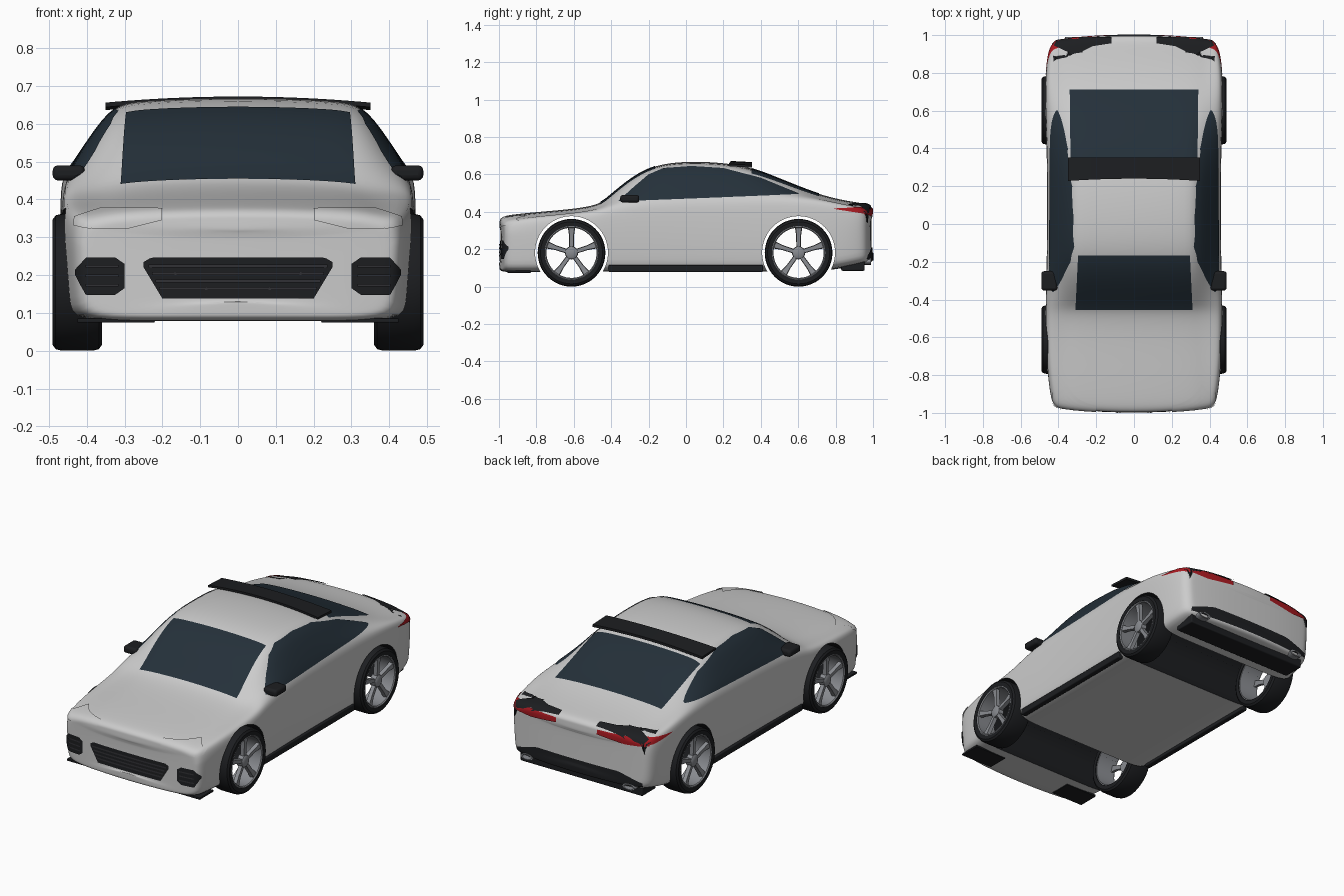
import bpy, bmesh, math
from mathutils import Vector, Matrix
from mathutils.bvhtree import BVHTree

if "Cube" in bpy.data.objects:
    bpy.data.objects.remove(bpy.data.objects["Cube"])


def material(name, *rgb):
    m = bpy.data.materials.new(name)
    m.diffuse_color = (*rgb, 1)
    m.use_nodes = True
    m.node_tree.nodes["Principled BSDF"].inputs["Base Color"].default_value = m.diffuse_color
    return m


PAINT = material("paint", .62, .62, .64)
BLACK = material("black_trim", .012, .013, .015)
SLAT = material("slat_grey", .03, .03, .035)
GLASS = material("tinted_glass", .018, .03, .042)
RED = material("red_lens", .4, .01, .015)
WHITE = material("clear_lens", .85, .87, .88)
ALLOY = material("alloy", .25, .26, .28)


def make(name, verts, faces, mat, mirror=False):
    me = bpy.data.meshes.new(name)
    me.from_pydata([tuple(v) for v in verts], [], faces)
    bm = bmesh.new()
    bm.from_mesh(me)
    bmesh.ops.recalc_face_normals(bm, faces=bm.faces)
    bm.to_mesh(me)
    bm.free()
    me.materials.append(mat)
    ob = bpy.data.objects.new(name, me)
    bpy.context.collection.objects.link(ob)
    if mirror:
        ob.modifiers.new("mirror", 'MIRROR').use_mirror_merge = False
    return ob


def smooth(ob, angle=35):
    bpy.ops.object.select_all(action='DESELECT')
    ob.select_set(True)
    bpy.context.view_layer.objects.active = ob
    bpy.ops.object.shade_smooth_by_angle(angle=math.radians(angle))


def apply_all(ob):
    bpy.context.view_layer.objects.active = ob
    for m in list(ob.modifiers):
        bpy.ops.object.modifier_apply(modifier=m.name)


def box(name, x, y, z, mat, mirror=False, bevel=.006):
    v = [(a, b, c) for a in x for b in y for c in z]
    f = [(0, 1, 3, 2), (4, 6, 7, 5), (0, 4, 5, 1), (2, 3, 7, 6), (0, 2, 6, 4), (1, 5, 7, 3)]
    ob = make(name, v, f, mat, mirror)
    if bevel:
        b = ob.modifiers.new("bevel", 'BEVEL')
        b.width, b.segments = bevel, 3
    smooth(ob)
    return ob


def lathe(name, profile, mat, centre=(0, 0, 0), n=48):
    """Closed (x, radius) profile turned about the x axis."""
    k = len(profile)
    v = [Vector((x, r * math.cos(2 * math.pi * i / n), r * math.sin(2 * math.pi * i / n))) + Vector(centre)
         for i in range(n) for x, r in profile]
    f = [(i * k + j, i * k + (j + 1) % k, (i + 1) % n * k + (j + 1) % k, (i + 1) % n * k + j)
         for i in range(n) for j in range(k)]
    return make(name, v, f, mat)


# Body shell: y, half width, belt height, roof half width, top height, bottom height
STATIONS = [
    (-1.00, .410, .325, .35, .362, .090), (-.985, .428, .343, .36, .378, .08),
    (-.94, .442, .355, .36, .388, .078), (-.80, .458, .375, .36, .402, .078),
    (-.60, .468, .392, .35, .418, .08), (-.47, .468, .412, .34, .440, .08),
    (-.42, .467, .430, .335, .478, .08), (-.30, .465, .452, .335, .582, .08),
    (-.17, .462, .462, .33, .655, .08), (0, .460, .468, .33, .674, .08),
    (.20, .460, .472, .33, .667, .08), (.35, .462, .477, .335, .640, .08),
    (.50, .466, .480, .34, .580, .08), (.70, .472, .470, .355, .498, .08),
    (.85, .466, .442, .37, .463, .10), (.95, .452, .425, .37, .449, .12),
    (.985, .435, .412, .36, .441, .125), (1.0, .410, .395, .34, .425, .135)]


def ring(s, kx=1, kz=1):
    y, w, zs, wr, zr, zb = s
    half = [(0, zb), (.5 * w, zb), (.955 * w, zb), (.98 * w, zb + .05), (w, zb + .19), (w, zs - .05),
            (w - .008, zs), ((w + wr) / 2, (zs + zr - .024) / 2), (wr, zr - .022), (wr * .8, zr - .009), (0, zr)]
    zc = (zb + zr) / 2
    half = [(x * kx, zc + (z - zc) * kz) for x, z in half]
    loop = half + [(-x, z) for x, z in half[-2:0:-1]]
    bend = max(0, (abs(y) - .75) / .25) * .035 * math.copysign(1, y)
    return [(x, y - bend * (x / .44) ** 2, z) for x, z in loop]


A, B = STATIONS[0], STATIONS[-1]
rings = [ring(A, .5, .7), ring(A, .93, .92)] + [ring(s) for s in STATIONS] + [ring(B, .93, .92), ring(B, .5, .7)]
N = 20
faces = [(i * N + j, i * N + (j + 1) % N, (i + 1) * N + (j + 1) % N, (i + 1) * N + j)
         for i in range(len(rings) - 1) for j in range(N)]
for base in (0, (len(rings) - 1) * N):
    for j in range(10):
        ids = [base + q for q in (j, j + 1, (N - j - 1) % N, (N - j) % N)]
        faces.append(tuple(dict.fromkeys(ids)))
body = make("body_shell", [v for r in rings for v in r], faces, PAINT)
body.modifiers.new("subdivide", 'SUBSURF').levels = 2
apply_all(body)
bvh = BVHTree.FromPolygons([v.co.copy() for v in body.data.vertices], [tuple(p.vertices) for p in body.data.polygons])

# Wheel tunnels cut right across the body
WHEELS = (-.612, .602)
for yc in WHEELS:
    cutter = lathe("arch_cutter", [(-.7, .0001), (.7, .0001), (.7, .195), (-.7, .195)], BLACK, (0, yc, .182), 64)
    cutter.hide_render = True
    m = body.modifiers.new("arch", 'BOOLEAN')
    m.operation, m.object, m.solver, m.material_mode = 'DIFFERENCE', cutter, 'EXACT', 'TRANSFER'
    apply_all(body)
    bpy.data.objects.remove(cutter)
smooth(body, 40)

# Patches: the area between two outlines, projected on the body
CAST = {'front': lambda u, v: ((u, -2, v), (0, 1, 0)), 'back': lambda u, v: ((u, 2, v), (0, -1, 0)),
        'side': lambda u, v: ((2, u, v), (-1, 0, 0)), 'top': lambda u, v: ((u, v, 2), (0, 0, -1))}


def along(line, t):
    u = line[0][0] + t * (line[-1][0] - line[0][0])
    for (a, b), (c, d) in zip(line, line[1:]):
        if u <= c + 1e-9:
            return u, b + (d - b) * (u - a) / (c - a)
    return line[-1]


def patch(name, view, low, high, mat, mirror=False, lift=.003, nu=32, nv=10):
    verts = []
    for i in range(nu + 1):
        p, q = Vector(along(low, i / nu)), Vector(along(high, i / nu))
        for j in range(nv + 1):
            o, d = map(Vector, CAST[view](*p.lerp(q, j / nv)))
            hit, nor = bvh.ray_cast(o, d)[:2]
            if hit is None:
                hit, nor = bvh.find_nearest(o + d * 1.1)[:2]
            if nor.dot(d) > 0:
                nor = -nor
            verts.append(hit + nor * lift)
    k = nv + 1
    f = [(i * k + j, i * k + j + 1, (i + 1) * k + j + 1, (i + 1) * k + j) for i in range(nu) for j in range(nv)]
    ob = make(name, verts, f, mat, mirror)
    smooth(ob)
    return ob


# Windows
patch("windscreen", 'top', [(-.31, -.455), (.31, -.455)], [(-.295, -.165), (.295, -.165)], GLASS)
patch("rear_window", 'top', [(-.335, .35), (.335, .35)], [(-.34, .71), (.34, .71)], GLASS)
patch("side_window", 'side', [(-.36, .455), (.6, .493)],
      [(-.36, .457), (-.28, .53), (-.2, .598), (-.12, .632), (.03, .643), (.2, .632), (.4, .58), (.6, .497)],
      GLASS, True, nu=48)

# Front lamps, grille and intakes
patch("headlight", 'front', [(.2, .345), (.29, .323), (.4, .323), (.43, .33)],
      [(.2, .373), (.36, .375), (.43, .352)], WHITE, True, .005)
patch("grille", 'front', [(-.25, .222), (-.2, .138), (.2, .138), (.25, .222)],
      [(-.25, .234), (-.23, .246), (.23, .246), (.25, .234)], BLACK, lift=.004, nu=60)
for z in (.16, .18, .2, .22):
    h = .2 + (z - .14) * .45
    patch("grille_slat", 'front', [(-h, z), (h, z)], [(-h, z + .008), (h, z + .008)], SLAT, lift=.008, nv=1)
patch("side_intake", 'front', [(.3, .165), (.325, .147), (.4, .147), (.425, .2)],
      [(.3, .23), (.325, .247), (.4, .247), (.425, .215)], BLACK, True, .006)
for z in (.17, .195, .22):
    patch("intake_slat", 'front', [(.315, z), (.4, z)], [(.315, z + .007), (.4, z + .007)], SLAT, True, .011, 8, 1)
box("front_splitter", (.22, .425), (-.955, -.83), (.074, .086), BLACK, True, .003)

# Rear lamps, lip and lower bumper
patch("tail_light", 'back', [(.13, .392), (.3, .375), (.43, .385)], [(.13, .417), (.43, .417)], RED, True, .006)
patch("tail_light_wrap", 'side', [(.79, .415), (.96, .388)], [(.79, .418), (.96, .424)], RED, True, .004)
patch("tail_lip", 'top', [(.12, .955), (.22, .94), (.29, .905), (.35, .91), (.44, .95)],
      [(.12, .985), (.35, .982), (.42, .968)], BLACK, True, .007)
patch("rear_diffuser", 'back', [(-.4, .15), (-.3, .14), (.3, .14), (.4, .15)],
      [(-.4, .17), (-.26, .21), (.26, .21), (.4, .17)], BLACK, lift=.005)
box("diffuser_tray", (-.39, .39), (.83, .955), (.085, .14), BLACK)
for s in (-1, 1):
    tip = lathe("exhaust_tip", [(-.06, .018), (.06, .018), (.06, .013), (-.06, .013)], ALLOY, n=24)
    tip.matrix_world = (Matrix.Translation((s * .325, .93, .135)) @ Matrix.Rotation(math.pi / 2, 4, 'Z')
                        @ Matrix.Diagonal((1, 2.2, 1, 1)))
    smooth(tip)

# Sills, door mirrors and roof spoiler
box("side_sill", (.425, .458), (-.415, .412), (.078, .115), BLACK, True)
box("door_mirror", (.405, .49), (-.352, -.25), (.45, .49), BLACK, True, .014)
verts = []
for i in range(25):
    x = -.35 + .7 * i / 24
    c = (x / .35) ** 2
    zt = .672 - .016 * c
    verts += [(x, .24 - .012 * c, zt - .012), (x, .24 - .012 * c, zt), (x, .352, zt - .006), (x, .352, zt - .02)]
faces = [(i * 4 + j, i * 4 + (j + 1) % 4, i * 4 + 4 + (j + 1) % 4, i * 4 + 4 + j) for i in range(24) for j in range(4)]
smooth(make("roof_spoiler", verts, faces + [(0, 1, 2, 3), (96, 97, 98, 99)], BLACK))

# Wheels: tyre, rim barrel, hub and five tapered spokes
for s in (-1, 1):
    for yc in WHEELS:
        c = (0, yc, .181)
        parts = [
            ("tyre", [(.36, .143), (.36, .166), (.368, .177), (.385, .181), (.465, .181), (.482, .177),
                      (.49, .166), (.488, .143)], BLACK),
            ("rim", [(.365, .145), (.486, .145), (.489, .139), (.484, .134), (.365, .138)], ALLOY),
            ("hub", [(.445, .0001), (.445, .035), (.476, .033), (.482, .024), (.482, .0001)], ALLOY)]
        obs = [lathe(n, [(s * x, r) for x, r in p], m, c) for n, p, m in parts]
        sv, sf = [], []
        for k in range(5):
            rot = Matrix.Rotation(2 * math.pi * k / 5, 4, 'X')
            b = len(sv)
            for r, h, x0, x1 in ((.02, .012, .452, .474), (.09, .013, .455, .476), (.138, .02, .462, .482)):
                sv += [rot @ Vector((s * x, y, r)) + Vector(c) for x, y in ((x0, -h), (x1, -h * .8), (x1, h * .8), (x0, h))]
            sf += [(b + i + j, b + i + (j + 1) % 4, b + i + 4 + (j + 1) % 4, b + i + 4 + j) for i in (0, 4) for j in range(4)]
            sf += [(b, b + 1, b + 2, b + 3), (b + 8, b + 9, b + 10, b + 11)]
        obs.append(make("spokes", sv, sf, ALLOY))
        for ob in obs:
            smooth(ob)
